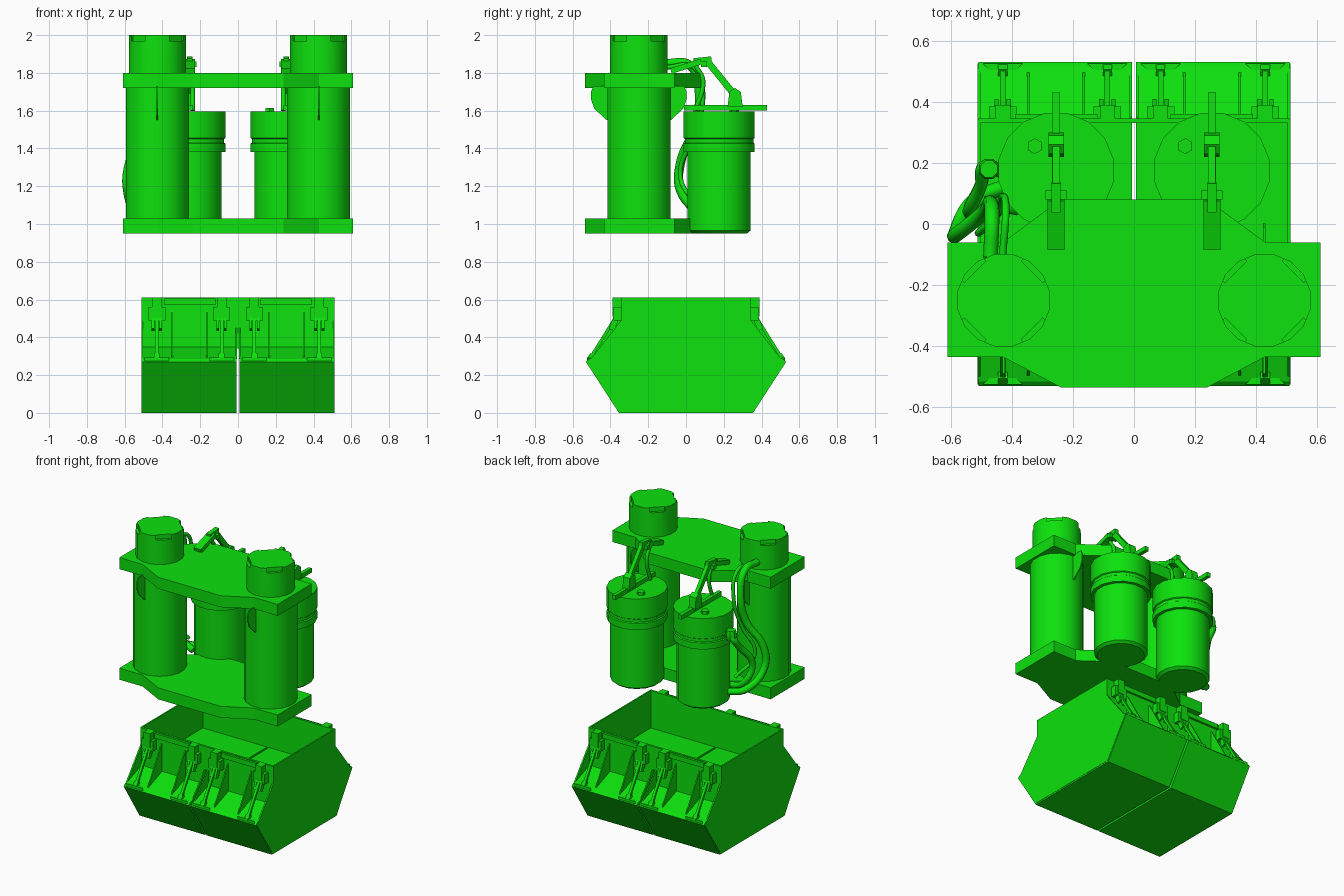
import bpy, bmesh, math
from mathutils import Vector

if "Cube" in bpy.data.objects:
    bpy.data.objects.remove(bpy.data.objects["Cube"])

green = bpy.data.materials.new("bright_green")
green.use_nodes = True
GREEN = (0.004, 0.76, 0.004, 1)
green.diffuse_color = GREEN
green.node_tree.nodes["Principled BSDF"].inputs["Base Color"].default_value = GREEN


def finish(name, bm, smooth=False):
    bmesh.ops.recalc_face_normals(bm, faces=bm.faces)
    mesh = bpy.data.meshes.new(name)
    bm.to_mesh(mesh)
    bm.free()
    mesh.materials.append(green)
    ob = bpy.data.objects.new(name, mesh)
    bpy.context.collection.objects.link(ob)
    if smooth:
        bpy.ops.object.select_all(action='DESELECT')
        ob.select_set(True)
        bpy.context.view_layer.objects.active = ob
        bpy.ops.object.shade_smooth_by_angle(angle=math.radians(35))
    return ob


def prism(name, points, low, high, axis="z"):
    """Extrude an (x, y) outline along z, or a (y, z) outline along x."""
    bm = bmesh.new()
    place = (lambda p, d: (p[0], p[1], d)) if axis == "z" else (lambda p, d: (d, p[0], p[1]))
    a = [bm.verts.new(place(p, low)) for p in points]
    b = [bm.verts.new(place(p, high)) for p in points]
    bm.faces.new(a)
    bm.faces.new(b)
    for i in range(len(a)):
        j = (i + 1) % len(a)
        bm.faces.new((a[i], a[j], b[j], b[i]))
    return finish(name, bm)


def box(name, x0, x1, y0, y1, z0, z1):
    return prism(name, [(x0, y0), (x1, y0), (x1, y1), (x0, y1)], z0, z1)


def lathe(name, cx, cy, profile, sides=16):
    """Revolve a (radius, z) profile and close both ends."""
    bm = bmesh.new()
    rings = []
    for r, z in profile:
        ring = []
        for i in range(sides):
            t = math.tau * (i + 0.5) / sides
            ring.append(bm.verts.new((cx + r * math.cos(t), cy + r * math.sin(t), z)))
        rings.append(ring)
    for lo, hi in zip(rings, rings[1:]):
        for i in range(sides):
            j = (i + 1) % sides
            bm.faces.new((lo[i], lo[j], hi[j], hi[i]))
    bm.faces.new(rings[0])
    bm.faces.new(rings[-1])
    return finish(name, bm, True)


def beam(name, x, width, start, end, thick):
    """Straight bar between two (y, z) points."""
    a, b = Vector(start), Vector(end)
    d = (b - a).normalized() * thick / 2
    n = Vector((-d.y, d.x))
    return prism(name, [a - n, b - n, b + n, a + n], x - width / 2, x + width / 2, "x")


def hose(name, points, radius):
    curve = bpy.data.curves.new(name, 'CURVE')
    curve.dimensions = '3D'
    curve.bevel_depth = radius
    curve.bevel_resolution = 2
    curve.resolution_u = 6
    curve.use_fill_caps = True
    s = curve.splines.new('BEZIER')
    s.bezier_points.add(len(points) - 1)
    for bp, p in zip(s.bezier_points, points):
        bp.co = p
        bp.handle_left_type = bp.handle_right_type = 'AUTO'
    curve.materials.append(green)
    ob = bpy.data.objects.new(name, curve)
    bpy.context.collection.objects.link(ob)


# Upper and lower mounting plates
half = [(0.24, -0.535), (0.43, -0.435), (0.61, -0.435), (0.61, -0.06), (0.43, -0.06), (0.24, 0.08)]
outline = half + [(-x, y) for x, y in reversed(half)]
prism("lower_plate", outline, 0.95, 1.03)
prism("upper_plate", outline, 1.72, 1.80)

for side, s in (("left", 1), ("right", -1)):
    # Main columns with notched caps
    cx, cy = s * 0.427, -0.25
    lathe(side + "_column", cx, cy, [(0.17, 1.0), (0.17, 1.75)])
    cap = lathe(side + "_column_cap", cx, cy, [(0.154, 1.75), (0.154, 2.0)])
    for i in range(4):
        t = math.radians(45 + 90 * i)
        cutter = box("notch_cutter", -0.02, 0.02, -0.05, 0.05, -0.03, 0.03)
        cutter.location = (cx + 0.152 * math.cos(t), cy + 0.152 * math.sin(t), 2.0)
        cutter.rotation_euler.z = t
        cutter.hide_render = True
        cutter.hide_set(True)
        cut = cap.modifiers.new("notch", 'BOOLEAN')
        cut.object = cutter
        cut.operation = 'DIFFERENCE'
        cut.solver = 'EXACT'

    # Thin fins bracing the columns under the upper plate
    for where, d in (("front", -1), ("rear", 1)):
        fin = [(0.15, 1.55), (0.17, 1.55), (0.235, 1.61), (0.253, 1.66), (0.253, 1.70), (0.24, 1.73), (0.15, 1.73)]
        prism(f"{side}_{where}_fin", [(cy + d * y, z) for y, z in fin], cx - 0.004, cx + 0.004, "x")

    # Rear tanks with a raised band and lid
    tx, ty = s * 0.255, 0.175
    lathe(side + "_tank", tx, ty, [(0.15, 0.95), (0.17, 0.965), (0.17, 1.38), (0.192, 1.38), (0.192, 1.425),
                                   (0.185, 1.43), (0.185, 1.45), (0.192, 1.455), (0.192, 1.595)])
    bolt_x = tx + (-0.087 if s > 0 else -0.07)
    lathe(side + "_lid_bolt", bolt_x, 0.255, [(0.026, 1.59), (0.026, 1.615)], 6)

    # Lid bar, clamp and hinged arm reaching to the upper plate
    box(side + "_lid_bar", tx - 0.013, tx + 0.013, -0.01, 0.43, 1.6, 1.63)
    prism(side + "_clamp", [(0.22, 1.62), (0.30, 1.62), (0.29, 1.70), (0.26, 1.72), (0.23, 1.70)],
          tx - 0.025, tx + 0.025, "x")
    beam(side + "_arm", tx, 0.025, (0.26, 1.68), (0.11, 1.865), 0.035)
    beam(side + "_arm_base", tx, 0.055, (-0.08, 1.81), (0.08, 1.86), 0.03)
    beam(side + "_arm_link", tx, 0.03, (0.04, 1.86), (0.135, 1.87), 0.035)
    box(side + "_hinge_pin", tx - 0.035, tx + 0.035, 0.08, 0.11, 1.83, 1.86)
    hose(side + "_arm_cable", [(s * 0.24, 0.05, 1.84), (s * 0.24, 0.09, 1.76), (s * 0.24, 0.05, 1.6)], 0.012)

    # Bucket half: solid lower trough body with ramps
    x0, x1 = sorted((s * 0.007, s * 0.51))
    ramp = [(0.34, 0), (0.355, 0), (0.53, 0.27), (0.515, 0.285), (0.34, 0.35)]
    body = ramp + [(-y, z) for y, z in reversed(ramp)]
    prism(side + "_bucket_body", body, x0, x1, "x")

    # End panel with sloped shoulders
    edge = [(0.35, 0.01), (0.525, 0.27), (0.505, 0.285), (0.343, 0.49), (0.343, 0.61)]
    panel = edge + [(-y, z) for y, z in reversed(edge)]
    prism(side + "_end_panel", panel, s * 0.502, s * 0.512, "x")

for where, d in (("front", -1), ("rear", 1)):
    # Bucket upper walls
    y0, y1 = sorted((d * 0.33, d * 0.345))
    box(where + "_bucket_wall", -0.51, 0.51, y0, y1, 0.34, 0.61)

    # Triangular ribs standing in the trough
    for i, x in enumerate((-0.347, -0.165, -0.01, 0.01, 0.165, 0.347)):
        top = 0.54 if abs(x) > 0.1 else 0.45
        rib = [(0.335, 0.34), (0.335, top), (0.35, top), (0.50, 0.285)]
        prism(f"{where}_rib_{i + 1}", [(d * y, z) for y, z in rib], x - 0.004, x + 0.004, "x")

    # Latches: bracket, clevis, rod and foot
    for i, x in enumerate((-0.43, -0.087, 0.087, 0.43)):
        tag = f"{where}_latch_{i + 1}_"
        def part(name, w, ya, yb, za, zb):
            a, b = sorted((d * ya, d * yb))
            box(tag + name, x - w / 2, x + w / 2, a, b, za, zb)
        part("bracket", 0.05, 0.34, 0.39, 0.51, 0.61)
        part("clevis", 0.09, 0.345, 0.385, 0.49, 0.56)
        for k in (-1, 1):
            beam(tag + "jaw", x + k * 0.02, 0.014, (d * 0.355, 0.54), (d * 0.395, 0.44), 0.03)
        beam(tag + "rod", x, 0.018, (d * 0.37, 0.51), (d * 0.51, 0.285), 0.016)
        foot = [(x - 0.065, d * 0.525), (x + 0.065, d * 0.525), (x + 0.045, d * 0.505), (x - 0.045, d * 0.505)]
        prism(tag + "foot", foot, 0.27, 0.292)
        beam(tag + "eye", x, 0.03, (d * 0.495, 0.31), (d * 0.515, 0.28), 0.025)

    # Rails joining each pair of latches
    for side, s in (("left", 1), ("right", -1)):
        xa, xb = sorted((s * 0.12, s * 0.39))
        ya, yb = sorted((d * 0.34, d * 0.36))
        box(f"{where}_{side}_rail", xa, xb, ya, yb, 0.572, 0.605)

# Hoses looping between the right column, plates and tank
hose("main_hose", [(-0.47, -0.11, 1.85), (-0.465, 0.02, 1.84), (-0.47, 0.07, 1.7), (-0.49, 0.04, 1.5),
                   (-0.575, -0.03, 1.32), (-0.585, -0.03, 1.18), (-0.52, 0.08, 1.05), (-0.40, 0.13, 1.02)], 0.024)
hose("second_hose", [(-0.43, 0.17, 1.46), (-0.485, 0.19, 1.44), (-0.50, 0.13, 1.36),
                     (-0.54, 0.04, 1.22), (-0.49, 0.07, 1.08), (-0.38, 0.05, 1.03)], 0.022)
hose("thin_hose", [(-0.43, -0.1, 1.83), (-0.42, 0.04, 1.83), (-0.43, 0.09, 1.66), (-0.45, 0.03, 1.45),
                   (-0.51, -0.03, 1.25), (-0.42, 0.06, 1.1)], 0.012)
lathe("hose_collar", -0.475, 0.18, [(0.03, 1.42), (0.036, 1.44), (0.036, 1.47), (0.03, 1.49)], 8)
